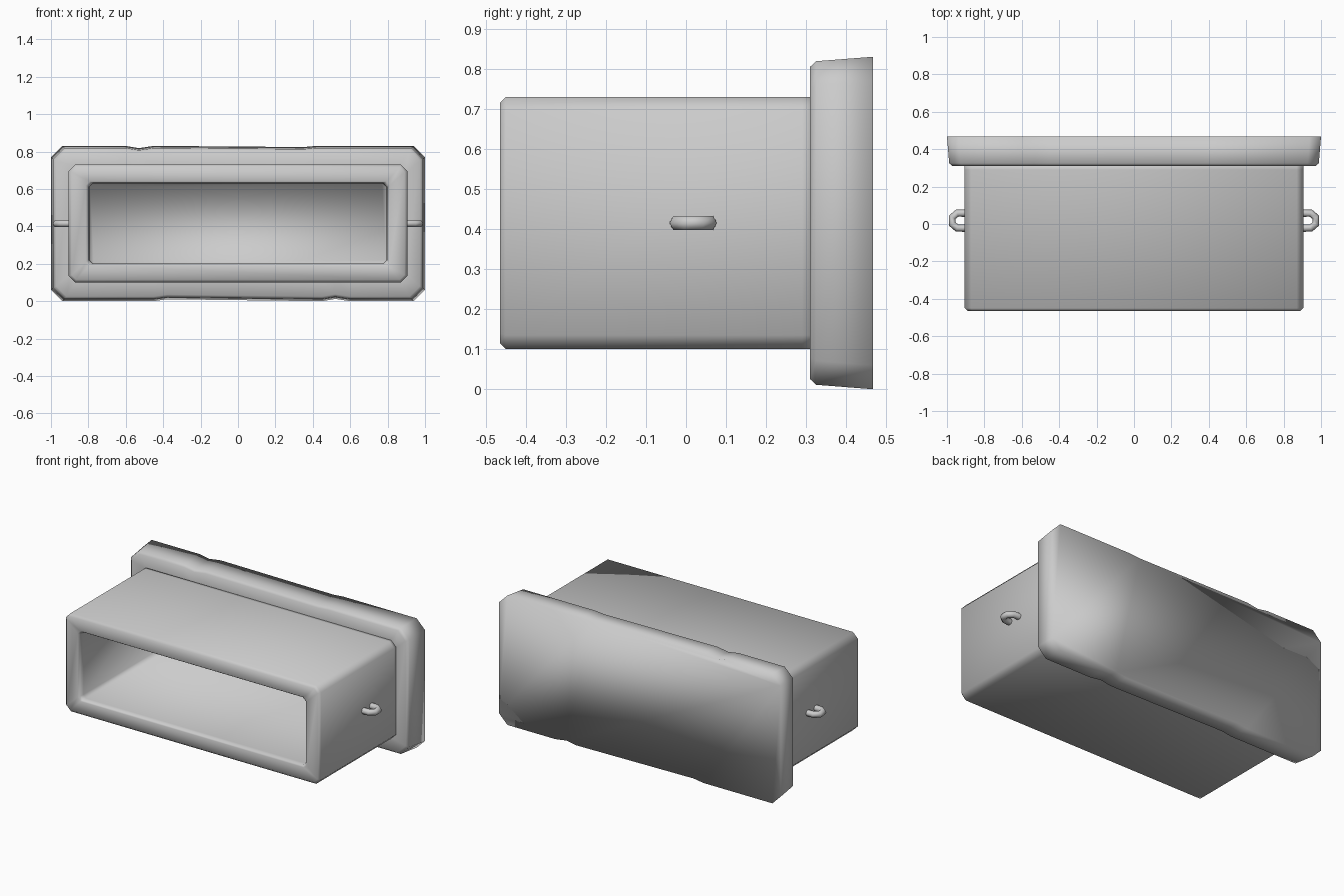
import bpy
import bmesh

cube = bpy.data.objects.get("Cube")
if cube:
    bpy.data.objects.remove(cube)

grey = bpy.data.materials.new("plain grey")
grey.use_nodes = True
colour = (0.6, 0.6, 0.6, 1)
grey.diffuse_color = colour
grey.node_tree.nodes["Principled BSDF"].inputs["Base Color"].default_value = colour

MID = 0.415  # height of the centre line


def outline(hx, hz, cut, dents=()):
    """Chamfered rectangle in x/z; dents are (x, depth, side) on long edges."""
    top = [(x, hz - d) for x, d, s in dents if s > 0]
    low = [(x, -hz + d) for x, d, s in dents if s < 0]
    return ([(-hx, -hz + cut), (-hx + cut, -hz)] + sorted(low)
            + [(hx - cut, -hz), (hx, -hz + cut), (hx, hz - cut), (hx - cut, hz)]
            + sorted(top, reverse=True) + [(-hx + cut, hz), (-hx, hz - cut)])


def loft(name, sections):
    """Skin a row of (y, outline) sections and cap both ends."""
    bm = bmesh.new()
    rings = [[bm.verts.new((x, y, MID + z)) for x, z in pts] for y, pts in sections]
    for a, b in zip(rings, rings[1:]):
        for i in range(len(a)):
            j = (i + 1) % len(a)
            bm.faces.new((a[i], a[j], b[j], b[i]))
    bm.faces.new(rings[0])
    bm.faces.new(rings[-1])
    bmesh.ops.recalc_face_normals(bm, faces=bm.faces)
    mesh = bpy.data.meshes.new(name)
    bm.to_mesh(mesh)
    bm.free()
    mesh.shade_smooth()
    mesh.materials.append(grey)
    obj = bpy.data.objects.new(name, mesh)
    bpy.context.collection.objects.link(obj)
    return obj


# Hollow body: cavity back, cavity mouth, rim, outer wall
loft("hollow_body", [
    (0.30, outline(0.79, 0.215, 0.02)),
    (-0.43, outline(0.795, 0.215, 0.02)),
    (-0.455, outline(0.80, 0.218, 0.02)),
    (-0.465, outline(0.813, 0.225, 0.02)),
    (-0.465, outline(0.89, 0.30, 0.025)),
    (-0.45, outline(0.905, 0.315, 0.035)),
    (0.29, outline(0.905, 0.315, 0.035)),
    (0.32, outline(0.905, 0.315, 0.035)),
])

# Back plate with a bevelled front edge and a few worn dents
dents = [(-0.6, 0, 1), (-0.53, 0.012, 1), (-0.45, 0, 1), (0.35, 0.006, 1),
         (0.42, 0, 1), (-0.45, 0, -1), (-0.38, 0.01, -1), (0.45, 0, -1),
         (0.52, 0.012, -1), (0.6, 0, -1)]
loft("back_plate", [
    (0.31, outline(0.895, 0.305, 0.035, dents)),
    (0.31, outline(0.972, 0.39, 0.055, dents)),
    (0.325, outline(0.988, 0.404, 0.06, dents)),
    (0.467, outline(1.0, 0.415, 0.06, dents)),
])

# Side loops: angular half rings on each wall
for side, label in ((1, "left"), (-1, "right")):
    curve = bpy.data.curves.new(label + "_loop", "CURVE")
    curve.dimensions = "3D"
    curve.bevel_depth = 0.02
    curve.bevel_resolution = 1
    curve.use_fill_caps = True
    path = [(0.89, -0.022), (0.945, -0.022), (0.972, 0.0),
            (0.972, 0.036), (0.945, 0.058), (0.89, 0.058)]
    spline = curve.splines.new("POLY")
    spline.points.add(len(path) - 1)
    for point, (x, y) in zip(spline.points, path):
        point.co = (side * x, y, MID, 1)
    curve.materials.append(grey)
    loop = bpy.data.objects.new(label + "_loop", curve)
    bpy.context.collection.objects.link(loop)
    bpy.ops.object.select_all(action="DESELECT")
    loop.select_set(True)
    bpy.context.view_layer.objects.active = loop
    bpy.ops.object.convert(target="MESH")
    bpy.ops.object.shade_smooth()
